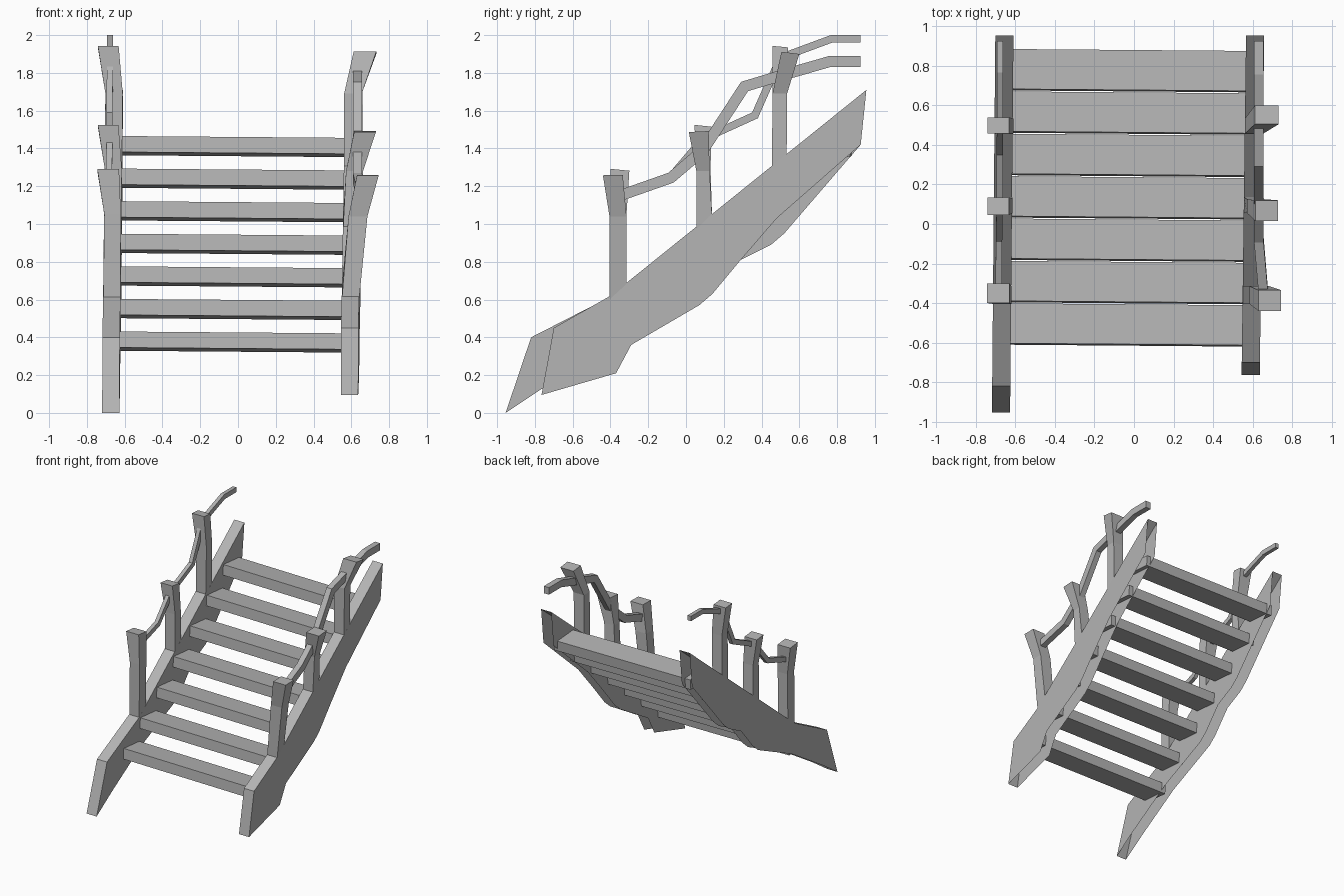
import bpy, bmesh
from mathutils import Vector, Matrix

if "Cube" in bpy.data.objects:
    bpy.data.objects.remove(bpy.data.objects["Cube"])

GREY = bpy.data.materials.new("worn_grey")
GREY.diffuse_color = (0.46, 0.46, 0.46, 1)
GREY.use_nodes = True
GREY.node_tree.nodes["Principled BSDF"].inputs["Base Color"].default_value = GREY.diffuse_color


def finish(name, bm):
    bmesh.ops.recalc_face_normals(bm, faces=bm.faces)
    me = bpy.data.meshes.new(name)
    bm.to_mesh(me)
    bm.free()
    me.materials.append(GREY)
    ob = bpy.data.objects.new(name, me)
    bpy.context.collection.objects.link(ob)
    return ob


def loft(name, rings, open_sides=0, start_cap=True):
    """Skin equal-length vertex rings; the first open_sides strips stay open."""
    bm = bmesh.new()
    rv = [[bm.verts.new(p) for p in r] for r in rings]
    n = len(rv[0])
    for a, b in zip(rv, rv[1:]):
        for i in range(open_sides, n):
            j = (i + 1) % n
            bm.faces.new((a[i], a[j], b[j], b[i]))
    if start_cap:
        bm.faces.new(rv[0])
    bm.faces.new(reversed(rv[-1]))
    return finish(name, bm)


def centre(side, y):
    """Plan centre line of each slightly skewed stringer."""
    a, b = (-0.673, -0.656) if side == "left" else (0.588, 0.613)
    return a + (b - a) * (y + 0.95) / 1.9


def stringer(side, lower, upper):
    """Side plank from (y, z) edges; underside and back end are hollow."""
    outline = lower + upper
    loft(side + "_stringer",
         [[(centre(side, y) + s * 0.046, y, z) for y, z in outline]
          for s in (-1, 1)], open_sides=len(lower))


def post(side, number, base_y, kink, top):
    """Post from the stringer's sloping top, through a kink, to a flared top."""
    c = centre(side, sum(base_y) / 2)
    zs = [0.605 + 0.806 * (y + 0.4) for y in base_y]
    sections = [(c - 0.0455, c + 0.0455, *base_y, *zs), kink, top]
    loft(f"{side}_post_{number}",
         [[(a, y0, z0), (b, y0, z0), (b, y1, z1), (a, y1, z1)]
          for a, b, y0, y1, z0, z1 in sections], start_cap=False)


def rail(name, pts, w, h):
    """Mitred rectangular bar along (x, y, z) points."""
    pts = [Vector(p) for p in pts]
    rings = []
    for i, p in enumerate(pts):
        dirs = []
        if i > 0:
            dirs.append((p - pts[i - 1]).normalized())
        if i < len(pts) - 1:
            dirs.append((pts[i + 1] - p).normalized())
        t = sum(dirs, Vector()).normalized()
        up = Vector((0, -t.z, t.y)).normalized() * (h / 2 / max(0.5, t.dot(dirs[0])))
        sx = Vector((w / 2, 0, 0))
        rings.append([p - sx - up, p + sx - up, p + sx + up, p - sx + up])
    loft(name, rings)


# Side stringers
stringer("left",
         [(-0.955, 0), (-0.76, 0.13), (-0.37, 0.37), (0.07, 0.57), (0.14, 0.63),
          (0.29, 0.81), (0.45, 0.89), (0.52, 0.95), (0.925, 1.42)],
         [(0.955, 1.71), (-0.40, 0.615), (-0.82, 0.40)])
stringer("right",
         [(-0.765, 0.095), (-0.37, 0.21), (-0.29, 0.36), (0.07, 0.57), (0.14, 0.63),
          (0.29, 0.81), (0.48, 1.03), (0.925, 1.42)],
         [(0.955, 1.71), (-0.40, 0.62), (-0.70, 0.45)])

# Seven treads, tipped slightly backwards
for i in range(7):
    bm = bmesh.new()
    m = (Matrix.Translation((-0.03, -0.511 + 0.2145 * i, 0.375 + 0.1725 * i))
         @ Matrix.Rotation(-0.008, 4, 'Z') @ Matrix.Rotation(0.008, 4, 'Y')
         @ Matrix.Rotation(-0.085, 4, 'X')
         @ Matrix.Diagonal((1.26, 0.203, 0.085, 1)))
    bmesh.ops.create_cube(bm, size=1, matrix=m)
    finish(f"tread_{i + 1}", bm)

# Posts: base depth, kink section, top section (x0, x1, y0, y1, z front, z back)
BASES = [(-0.405, -0.315), (0.055, 0.138), (0.455, 0.533)]
post("left", 1, BASES[0], (-0.708, -0.62, -0.405, -0.315, 1.05, 1.05),
     (-0.745, -0.63, -0.40, -0.30, 1.292, 1.282))
post("left", 2, BASES[1], (-0.705, -0.615, 0.055, 0.13, 1.29, 1.29),
     (-0.742, -0.633, 0.045, 0.135, 1.525, 1.515))
post("left", 3, BASES[2], (-0.702, -0.61, 0.458, 0.533, 1.69, 1.69),
     (-0.742, -0.632, 0.457, 0.54, 1.943, 1.935))
post("right", 1, BASES[0], (0.585, 0.685, -0.405, -0.315, 1.04, 1.04),
     (0.63, 0.745, -0.44, -0.335, 1.258, 1.26))
post("right", 2, BASES[1], (0.572, 0.662, 0.055, 0.125, 1.28, 1.28),
     (0.615, 0.73, 0.015, 0.12, 1.487, 1.492))
post("right", 3, BASES[2], (0.562, 0.655, 0.458, 0.535, 1.69, 1.69),
     (0.612, 0.732, 0.505, 0.60, 1.912, 1.90))

# Crooked handrails
rail("left_handrail",
     [(-0.685, -0.35, 1.16), (-0.683, -0.08, 1.25), (-0.68, 0.09, 1.45),
      (-0.68, 0.365, 1.575), (-0.678, 0.50, 1.88), (-0.678, 0.77, 1.98),
      (-0.678, 0.925, 1.98)], 0.032, 0.04)
rail("right_handrail",
     [(0.655, -0.35, 1.15), (0.632, -0.08, 1.245), (0.632, 0.09, 1.39),
      (0.632, 0.31, 1.728), (0.632, 0.50, 1.785), (0.632, 0.76, 1.86),
      (0.632, 0.925, 1.86)], 0.048, 0.058)
